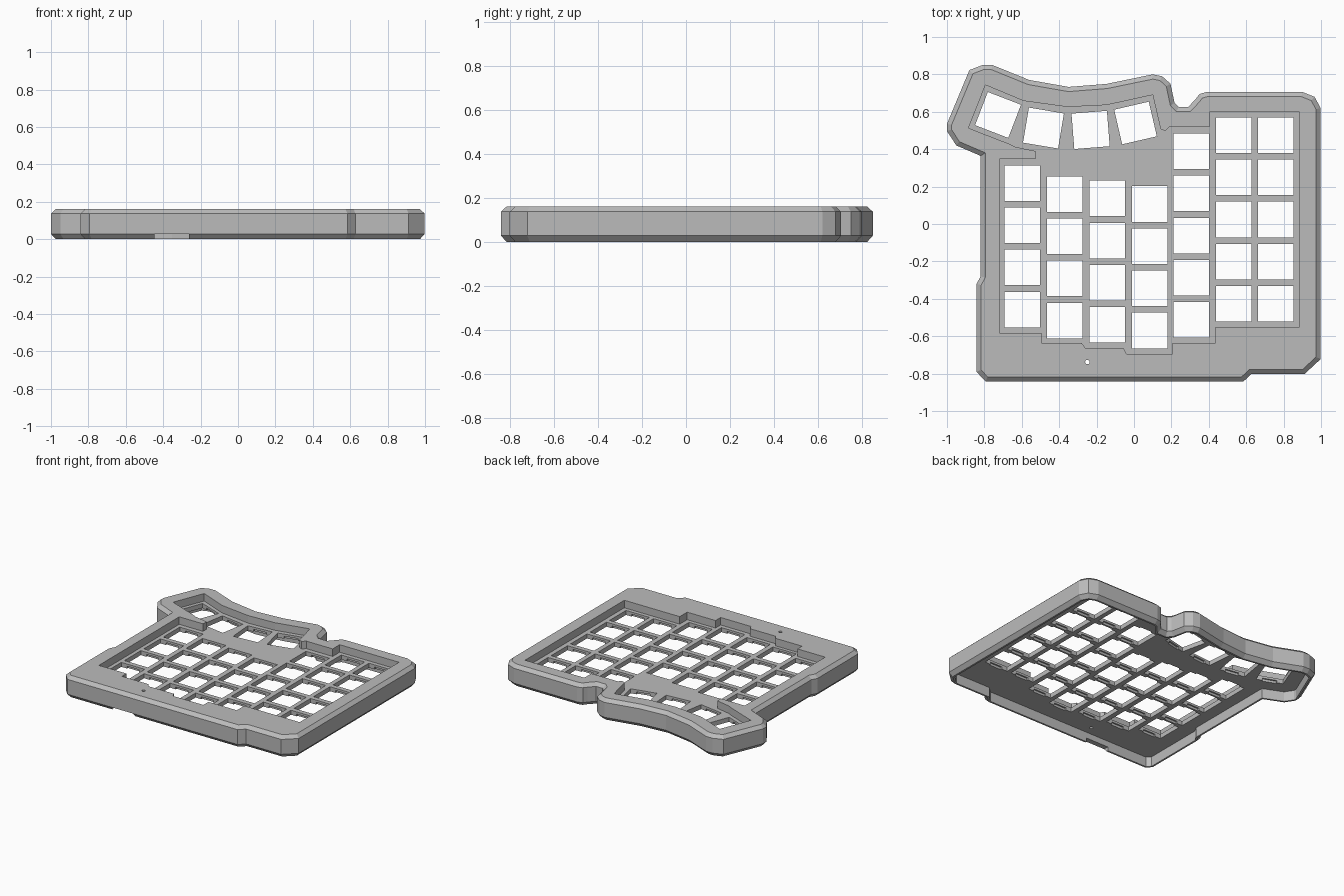
import bpy, bmesh, math
from mathutils import Vector, Matrix

if "Cube" in bpy.data.objects:
    bpy.data.objects.remove(bpy.data.objects["Cube"])

grey = bpy.data.materials.new("case grey")
grey.diffuse_color = (0.5, 0.5, 0.5, 1)
grey.use_nodes = True
grey.node_tree.nodes["Principled BSDF"].inputs["Base Color"].default_value = grey.diffuse_color

# Case outline and switch well outline, both clockwise from the back left
OUTLINE = [(-.88, .823), (-.81, .85), (-.757, .85), (-.56, .77), (-.35, .733), (-.147, .749),
           (.10, .80), (.15, .79), (.195, .75), (.217, .647), (.238, .626), (.29, .626),
           (.33, .668), (.35, .695), (.388, .706), (.90, .706), (.965, .68), (.998, .62),
           (.998, -.722), (.912, -.802), (.628, -.802), (.585, -.842), (-.794, -.842),
           (-.842, -.79), (-.842, -.32), (-.82, -.28), (-.82, .364), (-.95, .42),
           (-1, .497), (-1, .535)]
WELL = [(-.794, .743), (-.59, .658), (-.356, .626), (-.147, .636), (.10, .69), (.142, .508),
        (.168, .497), (.19, .519), (.404, .519), (.404, .60), (.885, .60), (.885, -.55),
        (.436, -.55), (.436, -.636), (.206, -.636), (.206, -.695), (-.04, -.695),
        (-.056, -.663), (-.26, -.663), (-.28, -.636), (-.495, -.636), (-.495, -.583),
        (-.72, -.583), (-.72, .348), (-.527, .348), (-.527, .39), (-.634, .412),
        (-.666, .428), (-.885, .513)]
HEIGHT, CHAMFER = .16, .025
PLATE_BOTTOM, PLATE_TOP = .072, .105


def inset(points, d):
    """Mitred inward offset of a clockwise polygon."""
    pts = [Vector(p) for p in points]
    out = []
    for i, p in enumerate(pts):
        a = (p - pts[i - 1]).normalized()
        b = (pts[(i + 1) % len(pts)] - p).normalized()
        na, nb = Vector((a.y, -a.x)), Vector((b.y, -b.x))
        out.append(p + (na + nb) * (d / (1 + na.dot(nb))))
    return out


def finish(name, bm):
    bmesh.ops.recalc_face_normals(bm, faces=bm.faces)
    mesh = bpy.data.meshes.new(name)
    bm.to_mesh(mesh)
    bm.free()
    mesh.materials.append(grey)
    obj = bpy.data.objects.new(name, mesh)
    bpy.context.collection.objects.link(obj)
    return obj


def loft(name, levels):
    """Solid through stacked rings, given as (points, z)."""
    bm = bmesh.new()
    rings = [[bm.verts.new((p[0], p[1], z)) for p in pts] for pts, z in levels]
    n = len(rings[0])
    for low, high in zip(rings, rings[1:]):
        for i in range(n):
            j = (i + 1) % n
            bm.faces.new((low[i], low[j], high[j], high[i]))
    bm.faces.new(rings[0])
    bm.faces.new(rings[-1])
    return finish(name, bm)


def boxes(name, places, sx, sy, z0, z1):
    """Boxes at (x, y, degrees) in one mesh."""
    bm = bmesh.new()
    for x, y, deg in places:
        m = (Matrix.Translation((x, y, (z0 + z1) / 2)) @ Matrix.Rotation(math.radians(deg), 4, 'Z')
             @ Matrix.Diagonal((sx, sy, z1 - z0, 1)))
        bmesh.ops.create_cube(bm, size=1, matrix=m)
    return finish(name, bm)


def cut(target, cutter):
    mod = target.modifiers.new(cutter.name, 'BOOLEAN')
    mod.operation, mod.solver, mod.object = 'DIFFERENCE', 'EXACT', cutter
    bpy.context.view_layer.objects.active = target
    bpy.ops.object.modifier_apply(modifier=mod.name)
    bpy.data.objects.remove(cutter)


# Chamfered shell
rim = inset(OUTLINE, CHAMFER)
case = loft("keyboard_case", [(rim, 0), (OUTLINE, .028), (OUTLINE, .137), (rim, HEIGHT)])

# Open underside and sunken switch well, leaving the plate between them
cavity = inset(OUTLINE, .038)
cut(case, loft("underside_cavity", [(cavity, -.1), (cavity, PLATE_BOTTOM)]))
cut(case, loft("switch_well", [(WELL, PLATE_TOP), (WELL, .3)]))

# Staggered key columns: x, top key y, number of keys
COLUMNS = [(-.597, .219, 4), (-.371, .160, 4), (-.144, .137, 4), (.083, .107, 4),
           (.307, .389, 5), (.533, .475, 5), (.757, .475, 5)]
keys = [(x, y - .2255 * i, 0) for x, y, n in COLUMNS for i in range(n)]
# Fanned thumb keys
keys += [(-.727, .583, -21), (-.484, .513, -9.5), (-.232, .503, 4.5), (.008, .54, 13)]
cut(case, boxes("key_holes", keys, .19, .19, -.1, .3))
# Clip reliefs under each key hole
cut(case, boxes("clip_reliefs", keys, .10, .212, -.1, .089))

# Cable slot in the front wall
cut(case, boxes("cable_slot", [(-.355, -.83, 0)], .185, .12, -.1, .028))

# Small reset hole
bm = bmesh.new()
bmesh.ops.create_cone(bm, cap_ends=True, segments=16, radius1=.012, radius2=.012, depth=1,
                      matrix=Matrix.Translation((-.249, -.738, 0)))
cut(case, finish("reset_hole", bm))
